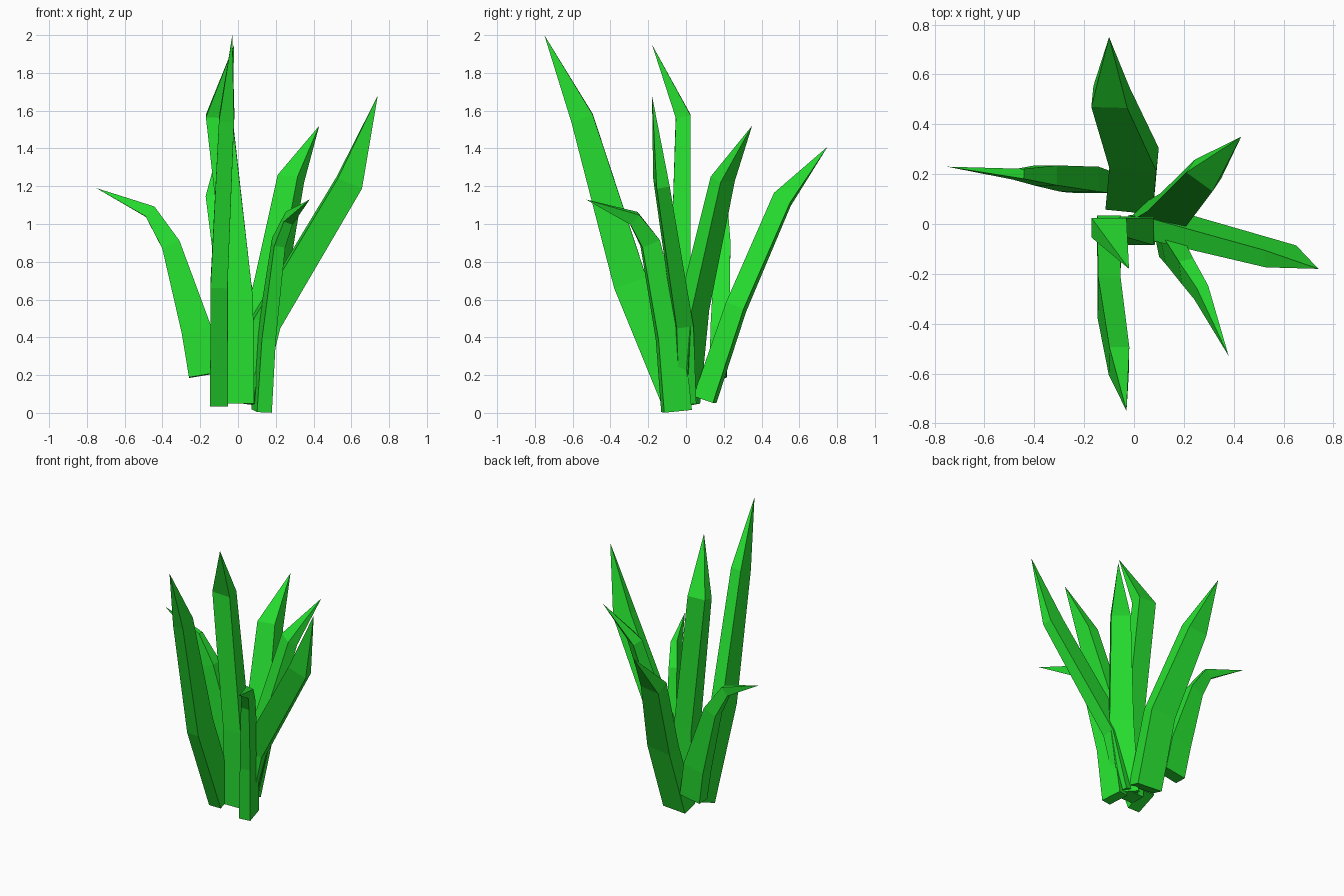
import bpy, bmesh
from mathutils import Vector

green = bpy.data.materials.new("leaf_green")
green.diffuse_color = (0.02, 0.75, 0.03, 1)


def blade(name, width_dir, rings, tip):
    """Four-sided leaf: rings are (x, y, z, width, thickness), closing in a point."""
    pts = [Vector(r[:3]) for r in rings] + [Vector(tip)]
    bm = bmesh.new()
    loops = []
    for i, r in enumerate(rings):
        # Average of the neighbouring path directions gives the mitre plane
        tan = (pts[i + 1] - pts[i]).normalized()
        if i:
            tan = (tan + (pts[i] - pts[i - 1]).normalized()).normalized()
        w = Vector(width_dir)
        w = (w - tan * w.dot(tan)).normalized()
        t = tan.cross(w)
        loops.append([bm.verts.new(pts[i] + w * (a * r[3] / 2) + t * (b * r[4] / 2))
                      for a, b in ((-1, -1), (1, -1), (1, 1), (-1, 1))])
    end = bm.verts.new(tip)
    bm.faces.new(loops[0][::-1])
    for lo, hi in zip(loops, loops[1:]):
        for k in range(4):
            n = (k + 1) % 4
            bm.faces.new((lo[k], lo[n], hi[n], hi[k]))
    for k in range(4):
        bm.faces.new((loops[-1][k], loops[-1][(k + 1) % 4], end))
    bmesh.ops.recalc_face_normals(bm, faces=bm.faces)
    me = bpy.data.meshes.new(name)
    bm.to_mesh(me)
    bm.free()
    me.materials.append(green)
    bpy.context.collection.objects.link(bpy.data.objects.new(name, me))


# Tall upright leaf in the middle
blade("centre_leaf", (1, 0, 0),
      [(0.015, -0.025, 0.05, .14, .11), (0.01, -0.03, 0.6, .14, .11),
       (-0.10, -0.015, 1.57, .14, .08)], (-0.02, -0.18, 1.95))
# Tallest leaf, leaning forward
blade("front_leaf", (0, 1, 0),
      [(-0.10, -0.045, 0.065, .17, .095), (-0.10, -0.295, 0.69, .18, .09),
       (-0.06, -0.55, 1.56, .12, .08)], (-0.03, -0.75, 2.0))
# Broad leaf leaning back
blade("back_leaf", (1, -0.1, 0),
      [(-0.015, 0.10, 0.07, .19, .11), (0, 0.265, 0.56, .19, .10),
       (-0.095, 0.51, 1.13, .145, .10)], (-0.10, 0.75, 1.41))
# Long leaf leaning right
blade("right_leaf", (0.85, 0.15, -0.5),
      [(0.05, 0, 0.06, .14, .09), (0.15, -0.015, 0.48, .15, .09),
       (0.59, -0.13, 1.22, .14, .07)], (0.74, -0.18, 1.68))
# Leaf leaning back and right
blade("back_right_leaf", (0.8, -0.6, -0.1),
      [(0.05, 0.0, 0.05, .13, .09), (0.145, 0.04, 0.55, .16, .09),
       (0.28, 0.195, 1.24, .13, .07)], (0.43, 0.35, 1.52))
# Short curled leaf at the front right
blade("front_right_leaf", (-0.2, 0.95, 0),
      [(0.125, -0.05, 0.01, .15, .08), (0.15, -0.085, 0.4, .14, .075),
       (0.215, -0.19, 0.9, .10, .06), (0.27, -0.275, 1.03, .07, .05)],
      (0.38, -0.53, 1.13))
# Short curled leaf on the left
blade("left_leaf", (1, 0, 0.3),
      [(-0.18, 0.17, 0.2, .16, .09), (-0.22, 0.18, 0.44, .16, .10),
       (-0.355, 0.195, 0.89, .10, .08), (-0.465, 0.2, 1.065, .07, .04)],
      (-0.75, 0.23, 1.19))
